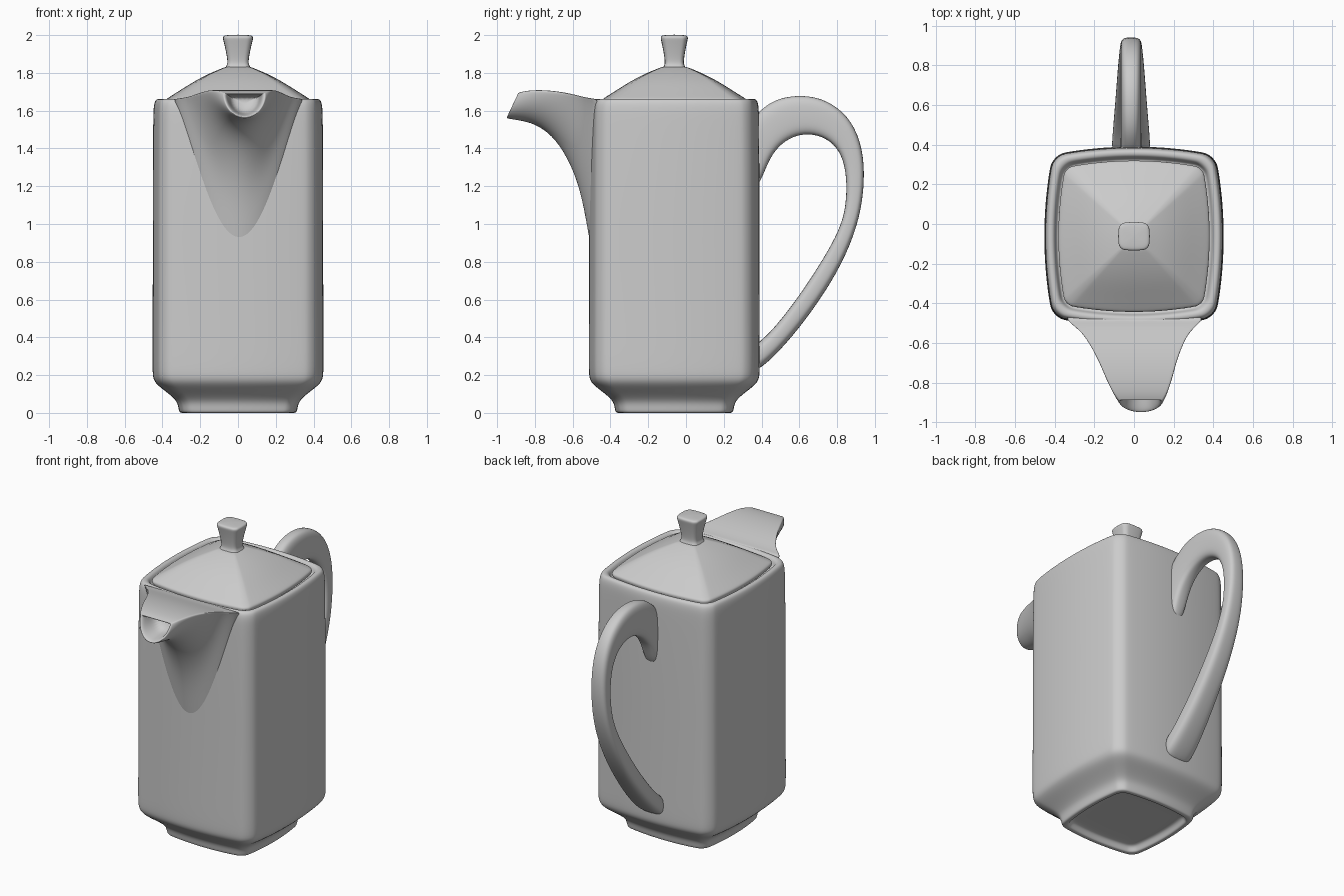
import bpy
import bmesh
from math import sin, cos, pi, copysign

CY = -0.062  # centre of the body in y


def loft(name, rings, levels=2):
    """Skin a list of equal-length point rings, cap both ends, and smooth."""
    bm = bmesh.new()
    vs = [[bm.verts.new(p) for p in r] for r in rings]
    n = len(vs[0])
    for a, b in zip(vs, vs[1:]):
        for i in range(n):
            j = (i + 1) % n
            bm.faces.new((a[i], a[j], b[j], b[i]))
    bm.faces.new(vs[0][::-1])
    bm.faces.new(vs[-1])
    bmesh.ops.recalc_face_normals(bm, faces=bm.faces[:])
    for f in bm.faces:
        f.smooth = True
    me = bpy.data.meshes.new(name)
    bm.to_mesh(me)
    bm.free()
    ob = bpy.data.objects.new(name, me)
    bpy.context.collection.objects.link(ob)
    mod = ob.modifiers.new("smooth", 'SUBSURF')
    mod.levels = mod.render_levels = levels
    return ob


def square_ring(hx, hy, z, bulge=0.09, r=0.16):
    """Rounded square with gently bowed sides."""
    pts = []
    for q in range(4):
        c, s = round(cos(q * pi / 2)), round(sin(q * pi / 2))
        quarter = [(1, t * (1 - r)) for t in (-0.66, -0.33, 0, 0.33, 0.66)]
        quarter += [(1 - r + r * cos(k * pi / 8), 1 - r + r * sin(k * pi / 8)) for k in range(5)]
        for u, v in quarter:
            x, y = u * c - v * s, u * s + v * c
            pts.append((hx * x * (1 - bulge * y * y), CY + hy * y * (1 - bulge * x * x), z))
    return pts


def square_loft(name, profile, ratio=1.0, **kw):
    return loft(name, [square_ring(h, h * ratio, z, **kw) for h, z in profile])


# Body: recessed underside, foot, tall walls, rim and the ledge under the lid
square_loft("body", [
    (0.02, 0.04), (0.24, 0.04), (0.268, 0.035), (0.278, 0.006), (0.285, 0), (0.305, 0),
    (0.314, 0.008), (0.318, 0.045), (0.335, 0.075), (0.385, 0.115), (0.432, 0.15),
    (0.450, 0.18), (0.454, 0.22), (0.453, 0.4), (0.452, 0.8), (0.452, 1.2),
    (0.450, 1.55), (0.448, 1.62), (0.440, 1.655), (0.425, 1.663), (0.408, 1.66),
    (0.398, 1.645), (0.392, 1.62), (0.37, 1.615), (0.02, 1.615)])

# Lid: low bowed pyramid
square_loft("lid", [
    (0.02, 1.625), (0.36, 1.625), (0.378, 1.63), (0.384, 1.65), (0.380, 1.662),
    (0.365, 1.672), (0.31, 1.706), (0.23, 1.757), (0.15, 1.798), (0.09, 1.822),
    (0.066, 1.832), (0.02, 1.838)], r=0.12)

# Knob: flared square stem
square_loft("lid_knob", [
    (0.07, 1.815), (0.066, 1.83), (0.056, 1.845), (0.056, 1.87), (0.065, 1.92),
    (0.077, 1.97), (0.081, 1.985), (0.077, 1.996), (0.06, 2.0), (0.01, 2.002)],
    ratio=0.9, r=0.35)


def spout_ring(yt, zt, yb, zb, w, k, scale=1.0, push=0.0):
    """Flat-topped U section; k > 1 makes the sides flare like a bell."""
    pts = []
    for i in range(17):
        t = pi * i / 16
        d = sin(t) ** k
        pts.append((w * cos(t), yt + (yb - yt) * d, zt + (zb - zt) * d))
    pts += [(w * u, yt, zt) for u in (-0.92, -0.6, -0.2, 0.2, 0.6, 0.92)]
    my, mz = yt + (yb - yt) * 0.42, zt + (zb - zt) * 0.42
    out = []
    for x, y, z in pts:
        x, y, z = x * scale, my + (y - my) * scale, mz + (z - mz) * scale
        off = 0.035 * min(1, max(0, (-0.45 - y) / 0.45))
        out.append((x + off, y + push, z))
    return out


# Spout: swept from the front wall to an oblique open lip
stations = [
    (-0.445, 1.660, -0.47, 0.70, 0.37, 2.8),
    (-0.495, 1.664, -0.508, 0.88, 0.335, 2.8),
    (-0.53, 1.670, -0.54, 1.08, 0.292, 2.6),
    (-0.57, 1.680, -0.58, 1.24, 0.258, 2.3),
    (-0.63, 1.694, -0.65, 1.39, 0.226, 1.9),
    (-0.70, 1.705, -0.73, 1.487, 0.195, 1.5),
    (-0.78, 1.710, -0.82, 1.537, 0.168, 1.25),
    (-0.85, 1.705, -0.905, 1.551, 0.138, 1.1),
    (-0.880, 1.696, -0.945, 1.558, 0.118, 1.0)]
rings = [spout_ring(*s) for s in stations]
lip = stations[-1]
rings += [spout_ring(*lip, scale=s, push=p) for s, p in
          ((0.95, -0.008), (0.86, -0.006), (0.78, 0.01), (0.70, 0.06), (0.6, 0.13))]
loft("spout", rings)

# Handle: outer (y, z), inner (y, z) and half width at each station
path = [
    (0.35, 1.56, 0.35, 1.16, 0.055), (0.395, 1.605, 0.40, 1.23, 0.053),
    (0.46, 1.653, 0.44, 1.345, 0.052), (0.54, 1.677, 0.505, 1.43, 0.052),
    (0.64, 1.682, 0.60, 1.478, 0.052), (0.75, 1.655, 0.70, 1.473, 0.052),
    (0.86, 1.573, 0.785, 1.425, 0.052), (0.927, 1.44, 0.835, 1.34, 0.052),
    (0.948, 1.28, 0.852, 1.22, 0.053), (0.932, 1.08, 0.845, 1.08, 0.056),
    (0.873, 0.89, 0.81, 0.965, 0.062), (0.772, 0.69, 0.73, 0.82, 0.070),
    (0.622, 0.475, 0.61, 0.635, 0.080), (0.502, 0.335, 0.50, 0.49, 0.090),
    (0.42, 0.255, 0.42, 0.40, 0.096), (0.35, 0.21, 0.35, 0.35, 0.10)]


def handle_ring(oy, oz, iy, iz, w):
    pts = []
    for i in range(20):
        t = 2 * pi * i / 20
        a = copysign(abs(cos(t)) ** 0.65, cos(t))
        b = copysign(abs(sin(t)) ** 0.65, sin(t))
        pts.append((-0.015 + w * b, (oy + iy) / 2 + (oy - iy) / 2 * a,
                    (oz + iz) / 2 + (oz - iz) / 2 * a))
    return pts


loft("handle", [handle_ring(*p) for p in path])
